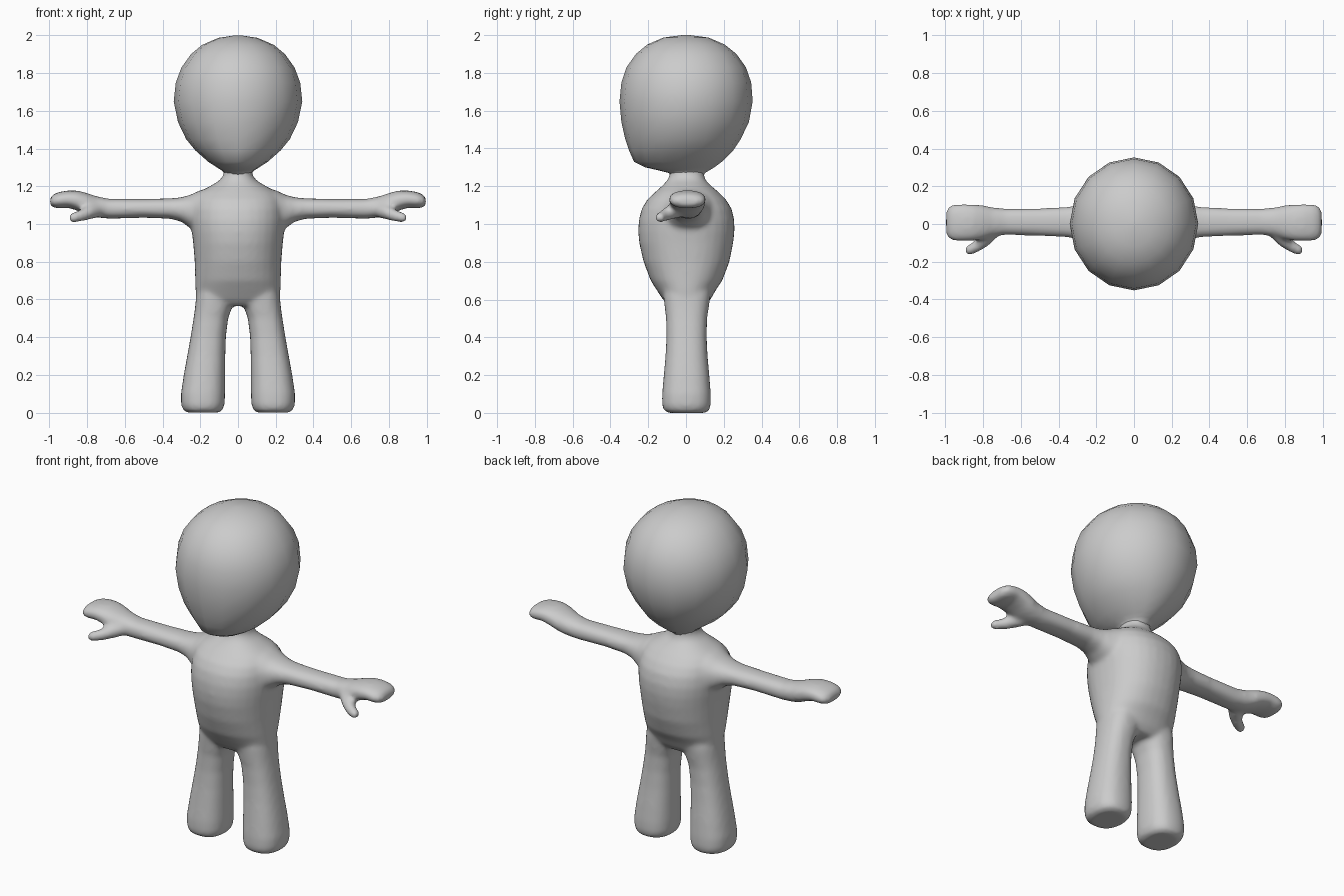
import bpy, bmesh, math
from mathutils import Vector, Matrix

grey = bpy.data.materials.new("plain grey")
grey.diffuse_color = (0.6, 0.6, 0.6, 1)


def loft(bm, rings, place, sides=24, power=2.0):
    """Skin closed rounded rings given as (t, a_min, a_max, b_min, b_max)."""
    loops = []
    for t, a0, a1, b0, b1 in rings:
        loop = []
        for i in range(sides):
            ang = 2 * math.pi * i / sides
            c, s = math.cos(ang), math.sin(ang)
            a = (a0 + a1) / 2 + (a1 - a0) / 2 * math.copysign(abs(c) ** (2 / power), c)
            b = (b0 + b1) / 2 + (b1 - b0) / 2 * math.copysign(abs(s) ** (2 / power), s)
            loop.append(bm.verts.new(place(t, a, b)))
        loops.append(loop)
    for lo, hi in zip(loops, loops[1:]):
        for i in range(sides):
            j = (i + 1) % sides
            bm.faces.new((lo[i], lo[j], hi[j], hi[i]))
    bm.faces.new(loops[0][::-1])
    bm.faces.new(loops[-1])


def finish(bm, name):
    bmesh.ops.recalc_face_normals(bm, faces=bm.faces)
    mesh = bpy.data.meshes.new(name)
    bm.to_mesh(mesh)
    bm.free()
    mesh.materials.append(grey)
    mesh.shade_smooth()
    ob = bpy.data.objects.new(name, mesh)
    bpy.context.collection.objects.link(ob)
    return ob


# Body: torso, legs, arms and thumbs melted into one skin
body = bmesh.new()
torso = [(0.565, .17, -.09, .10), (0.60, .222, -.122, .13), (0.65, .226, -.155, .158),
         (0.70, .227, -.187, .192), (0.80, .230, -.225, .23), (0.90, .238, -.248, .25),
         (0.96, .245, -.253, .257), (1.02, .25, -.25, .256), (1.08, .247, -.235, .242),
         (1.13, .235, -.205, .212), (1.17, .205, -.162, .172), (1.20, .15, -.128, .135),
         (1.23, .10, -.10, .105), (1.26, .075, -.085, .095), (1.33, .075, -.085, .095)]
loft(body, [(z, -w, w, f, b) for z, w, f, b in torso],
     lambda t, a, b: (a, b, t), 32, 2.2)

leg = [(0, .10, .27, -.095, .10), (.012, .083, .29, -.117, .122), (.04, .071, .302, -.127, .132),
       (.10, .068, .303, -.127, .132), (.20, .068, .288, -.118, .124), (.30, .067, .270, -.109, .115),
       (.40, .064, .252, -.104, .110), (.50, .052, .236, -.106, .112), (.55, .034, .229, -.112, .120),
       (.62, .015, .222, -.12, .13), (.70, .01, .20, -.12, .13)]
arm = [(.12, -.15, .16, .92, 1.19), (.20, -.13, .145, .94, 1.18), (.25, -.10, .12, .975, 1.156),
       (.30, -.08, .10, 1.012, 1.142), (.36, -.07, .09, 1.028, 1.136), (.50, -.063, .083, 1.033, 1.133),
       (.68, -.058, .082, 1.028, 1.133), (.75, -.066, .088, 1.034, 1.147), (.80, -.083, .10, 1.048, 1.164),
       (.85, -.09, .105, 1.070, 1.177), (.90, -.09, .106, 1.086, 1.178), (.95, -.09, .106, 1.083, 1.170),
       (.98, -.08, .095, 1.086, 1.158), (.996, -.055, .07, 1.10, 1.14)]
thumb = [(.74, -.025, 1.08, .045), (.79, -.08, 1.062, .040), (.83, -.117, 1.045, .032),
         (.872, -.138, 1.034, .029)]
for side in (-1, 1):
    loft(body, leg, lambda t, a, b: (side * a, b, t), 24, 2.4)
    loft(body, arm, lambda t, a, b: (side * t, a, b), 24, 2.3)
    for p, q in zip(thumb, thumb[1:]):
        for k in range(5):
            x, y, z, r = Vector(p).lerp(Vector(q), k / 4)
            bmesh.ops.create_icosphere(body, subdivisions=2, radius=r,
                                       matrix=Matrix.Translation((side * x, y, z)))
body_ob = finish(body, "body")
melt = body_ob.modifiers.new("melt", 'REMESH')
melt.mode = 'VOXEL'
melt.voxel_size = 0.012
melt.use_smooth_shade = True
soften = body_ob.modifiers.new("soften", 'SMOOTH')
soften.factor = 0.5
soften.iterations = 10

# Head: round skull, flattened face and a low chin tapering into the neck
head = bmesh.new()
skull = [(1.25, .07, -.08, .09), (1.27, .072, -.09, .10), (1.285, .088, -.15, .125),
         (1.30, .112, -.215, .15), (1.33, .158, -.275, .19), (1.39, .226, -.302, .25),
         (1.45, .275, -.322, .29), (1.54, .318, -.342, .333), (1.65, .341, -.352, .353),
         (1.75, .330, -.342, .345), (1.83, .300, -.315, .317), (1.90, .250, -.265, .267),
         (1.95, .190, -.205, .205), (1.987, .105, -.12, .12), (2.0, .02, -.02, .02)]
loft(head, [(z, -w, w, f, b) for z, w, f, b in skull], lambda t, a, b: (a, b, t), 16)
finish(head, "head")
